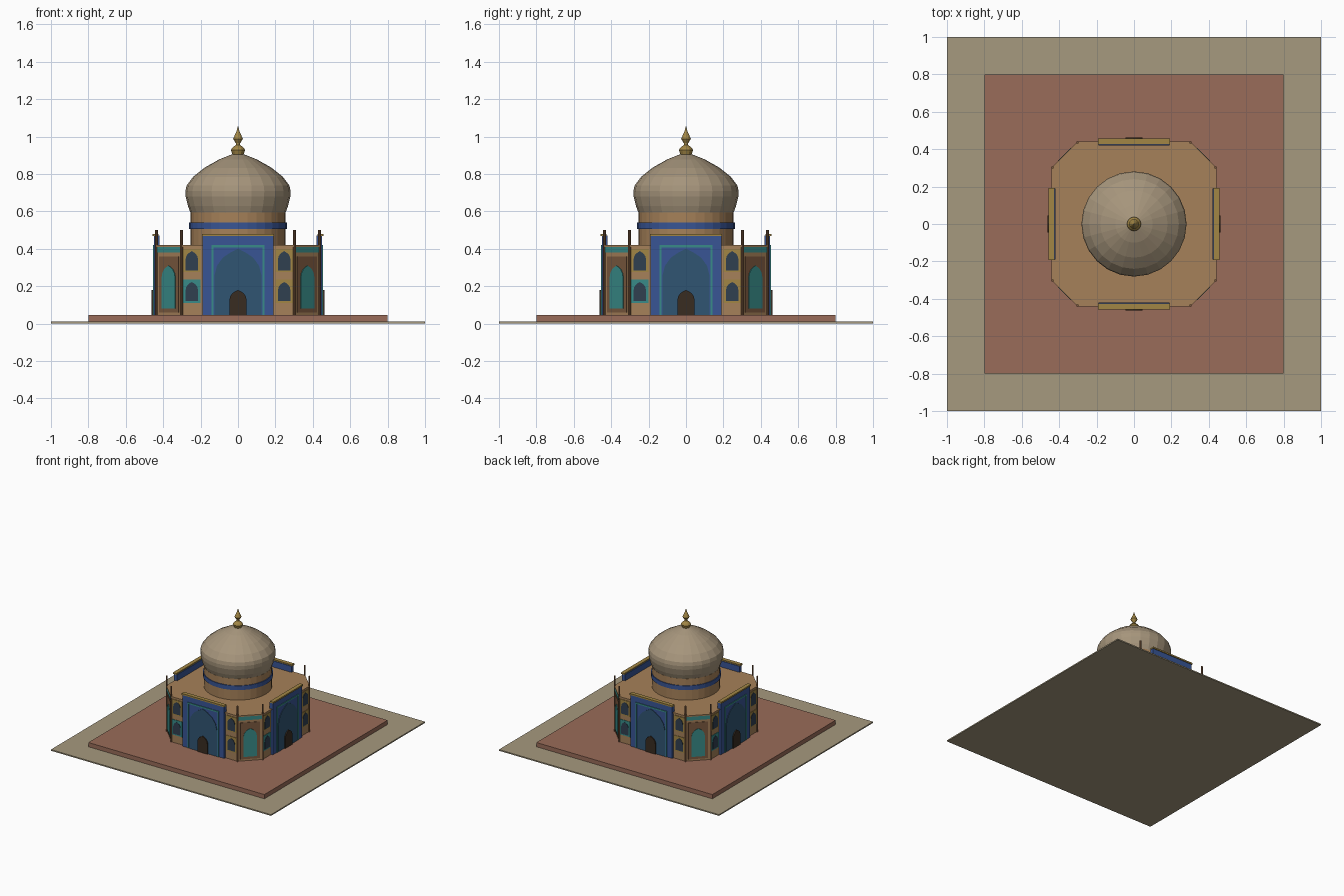
import bpy, bmesh, math
from mathutils import Matrix, Vector

if "Cube" in bpy.data.objects:
    bpy.data.objects.remove(bpy.data.objects["Cube"])


def mat(name, r, g, b):
    m = bpy.data.materials.new(name)
    m.diffuse_color = (r, g, b, 1)
    m.use_nodes = True
    m.node_tree.nodes["Principled BSDF"].inputs["Base Color"].default_value = m.diffuse_color
    return m


GROUND = mat("ground_sand", 0.38, 0.32, 0.21)
BRICK = mat("red_stone", 0.32, 0.15, 0.10)
SAND = mat("sandstone", 0.38, 0.22, 0.10)
DOME = mat("dome_stone", 0.38, 0.30, 0.20)
BLUE = mat("blue_tile", 0.04, 0.09, 0.30)
DEEP = mat("deep_blue_tile", 0.03, 0.09, 0.17)
TEAL = mat("teal_tile", 0.04, 0.26, 0.25)
GOLD = mat("gold", 0.36, 0.24, 0.06)
DARK = mat("dark_wood", 0.04, 0.025, 0.015)
GLASS = mat("window_dark", 0.03, 0.05, 0.08)
BROWN = mat("brown_stone", 0.20, 0.10, 0.05)


def finish(name, bm, material):
    bmesh.ops.recalc_face_normals(bm, faces=bm.faces)
    me = bpy.data.meshes.new(name)
    bm.to_mesh(me)
    bm.free()
    me.materials.append(material)
    ob = bpy.data.objects.new(name, me)
    bpy.context.collection.objects.link(ob)
    return ob


def extrude(name, pts, depth, matrix, material):
    """Extrude a 2D outline along local z, then place it."""
    bm = bmesh.new()
    face = bm.faces.new([bm.verts.new((x, y, 0)) for x, y in pts])
    res = bmesh.ops.extrude_face_region(bm, geom=[face])
    new = [v for v in res["geom"] if isinstance(v, bmesh.types.BMVert)]
    bmesh.ops.translate(bm, verts=new, vec=(0, 0, depth))
    bm.transform(matrix)
    return finish(name, bm, material)


def slab(name, pts, z0, z1, material):
    return extrude(name, pts, z1 - z0, Matrix.Translation((0, 0, z0)), material)


def plate(name, pts, d0, d1, angle, material):
    """Outline (across, up) standing on a wall facing -y turned by angle."""
    m = (Matrix.Rotation(angle, 4, 'Z') @ Matrix.Translation((0, -d0, 0))
         @ Matrix.Rotation(math.pi / 2, 4, 'X'))
    return extrude(name, pts, d1 - d0, m, material)


def rect(x0, x1, y0, y1):
    return [(x0, y0), (x1, y0), (x1, y1), (x0, y1)]


def arch(cx, w, z0, spring, apex):
    """Pointed arch outline of half width w."""
    side = [(1, 0), (0.9, 0.35), (0.65, 0.66), (0.32, 0.86)]
    h = apex - spring
    right = [(cx + w * a, spring + h * b) for a, b in side]
    left = [(cx - w * a, spring + h * b) for a, b in reversed(side)]
    return [(cx - w, z0), (cx + w, z0)] + right + [(cx, apex)] + left


def lathe(name, profile, n, material, x=0, y=0):
    bm = bmesh.new()
    rings = []
    for r, z in profile:
        if r == 0:
            rings.append([bm.verts.new((x, y, z))] * n)
        else:
            rings.append([bm.verts.new((x + r * math.cos(2 * math.pi * i / n),
                                        y + r * math.sin(2 * math.pi * i / n), z))
                          for i in range(n)])
    for a, b in zip(rings, rings[1:]):
        for i in range(n):
            j = (i + 1) % n
            vs = list(dict.fromkeys((a[i], a[j], b[j], b[i])))
            if len(vs) > 2:
                bm.faces.new(vs)
    for ring in (rings[0], rings[-1]):
        if len(set(ring)) > 2:
            bm.faces.new(ring)
    return finish(name, bm, material)


def octagon(h, c):
    return [(c, -h), (h, -c), (h, c), (c, h), (-c, h), (-h, c), (-h, -c), (-c, -h)]


# Ground, plinth and chamfered main hall
slab("ground_plate", rect(-1, 1, -1, 1), 0, 0.01, GROUND)
slab("plinth", rect(-0.8, 0.8, -0.8, 0.8), 0.01, 0.045, BRICK)
slab("main_hall", octagon(0.435, 0.30), 0.045, 0.41, SAND)
slab("roof_cornice", octagon(0.44, 0.303), 0.41, 0.42, SAND)

# Drum, dome and finial
lathe("drum", [(0.255, 0.42), (0.255, 0.595)], 32, SAND)
lathe("drum_band", [(0.261, 0.505), (0.261, 0.54)], 32, BLUE)
lathe("dome", [(0.253, 0.59), (0.268, 0.63), (0.28, 0.68), (0.281, 0.71),
               (0.275, 0.738), (0.24, 0.785), (0.18, 0.833), (0.10, 0.878),
               (0.04, 0.902), (0, 0.912)], 24, DOME)
lathe("finial", [(0.03, 0.905), (0.038, 0.928), (0.03, 0.94), (0.012, 0.955),
                 (0.012, 0.965), (0.026, 0.988), (0.012, 1.02), (0.007, 1.03),
                 (0, 1.06)], 12, GOLD)

for k in range(4):
    a = k * math.pi / 2
    # Portal with frame, pointed arch and door
    plate("portal_%d" % k, rect(-0.19, 0.19, 0.045, 0.47), 0.42, 0.45, a, BLUE)
    plate("portal_cap_%d" % k, rect(-0.193, 0.193, 0.468, 0.48), 0.425, 0.457, a, GOLD)
    for s in (-1, 1):
        x0, x1 = sorted((s * 0.13, s * 0.142))
        plate("portal_frame_side", rect(x0, x1, 0.045, 0.42), 0.449, 0.455, a, TEAL)
    plate("portal_frame_top", rect(-0.13, 0.13, 0.408, 0.42), 0.449, 0.455, a, TEAL)
    plate("portal_arch", arch(0, 0.125, 0.045, 0.26, 0.40), 0.449, 0.454, a, DEEP)
    plate("door", arch(0, 0.045, 0.045, 0.13, 0.18), 0.452, 0.463, a, DARK)
    # Two tiers of windows beside the portal
    for s in (-1, 1):
        cx = s * 0.247
        low = TEAL if s < 0 else GOLD
        for z, m in ((0.11, low), (0.275, GOLD)):
            plate("window_panel", rect(cx - 0.047, cx + 0.047, z, z + 0.125),
                  0.43, 0.439, a, m)
            plate("window", arch(cx, 0.033, z + 0.01, z + 0.07, z + 0.112),
                  0.435, 0.442, a, GLASS)
    # Chamfered corner with tall niche and frieze
    c = a + math.pi / 4
    plate("corner_panel", rect(-0.075, 0.075, 0.06, 0.36), 0.515, 0.523, c, BROWN)
    plate("corner_niche", arch(0, 0.05, 0.08, 0.25, 0.31), 0.52, 0.527, c, TEAL)
    plate("corner_frieze", rect(-0.095, 0.095, 0.38, 0.41), 0.515, 0.525, c, TEAL)
    # Slender corner shafts rising above the roof
    for x in (-0.302, 0.302):
        p = Matrix.Rotation(a, 3, 'Z') @ Vector((x, -0.436, 0))
        lathe("corner_shaft", [(0.007, 0.045), (0.007, 0.50)], 8, BROWN, p.x, p.y)
